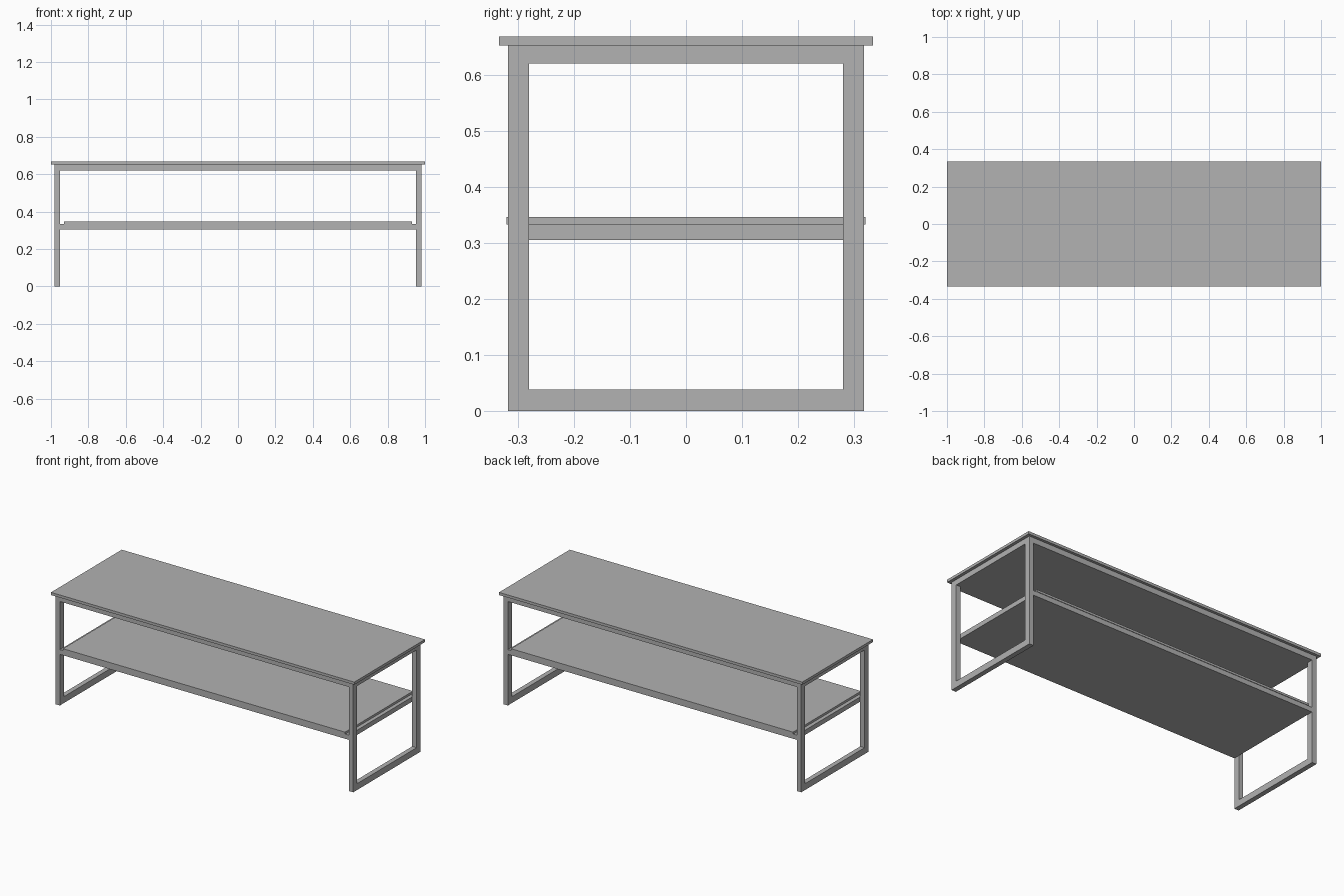
import bpy
import bmesh
from mathutils import Vector

cube = bpy.data.objects.get("Cube")
if cube:
    bpy.data.objects.remove(cube, do_unlink=True)

# Single grey finish
grey = bpy.data.materials.new("plain grey")
grey.use_nodes = True
colour = (0.445, 0.445, 0.445, 1)
grey.diffuse_color = colour
grey.node_tree.nodes["Principled BSDF"].inputs["Base Color"].default_value = colour


def finish(name, bm):
    bmesh.ops.recalc_face_normals(bm, faces=bm.faces)
    mesh = bpy.data.meshes.new(name)
    bm.to_mesh(mesh)
    bm.free()
    mesh.materials.append(grey)
    obj = bpy.data.objects.new(name, mesh)
    bpy.context.collection.objects.link(obj)
    return obj


def slab(name, half_x, half_y, low, high):
    bm = bmesh.new()
    bmesh.ops.create_cube(bm, size=1)
    bmesh.ops.scale(bm, vec=(2 * half_x, 2 * half_y, high - low), verts=bm.verts)
    bmesh.ops.translate(bm, vec=(0, 0, (low + high) / 2), verts=bm.verts)
    return finish(name, bm)


def rectangle(bm, x, half_y, low, high):
    corners = [(-half_y, low), (half_y, low), (half_y, high), (-half_y, high)]
    return [bm.verts.new((x, y, z)) for y, z in corners]


def end_frame(name, side):
    # Rectangular ring extruded to the width of the bar
    bm = bmesh.new()
    outer = rectangle(bm, side * 0.953, 0.317, 0, 0.652)
    inner = rectangle(bm, side * 0.953, 0.28, 0.038, 0.62)
    for i in range(4):
        j = (i + 1) % 4
        bm.faces.new((outer[i], outer[j], inner[j], inner[i]))
    result = bmesh.ops.extrude_face_region(
        bm, geom=bm.faces[:], use_keep_orig=True)
    moved = [v for v in result["geom"] if isinstance(v, bmesh.types.BMVert)]
    bmesh.ops.translate(bm, vec=Vector((side * 0.029, 0, 0)), verts=moved)
    return finish(name, bm)


# Table top and the bed that carries it
slab("table_top", 1, 0.333, 0.652, 0.668)
slab("top_support", 0.953, 0.317, 0.62, 0.652)

# Shelf board and its support
slab("shelf_board", 0.93, 0.32, 0.333, 0.346)
slab("shelf_support", 0.953, 0.317, 0.305, 0.333)

# Square loop legs at each end
for label, side in (("left", 1), ("right", -1)):
    end_frame(label + "_leg_frame", side)
